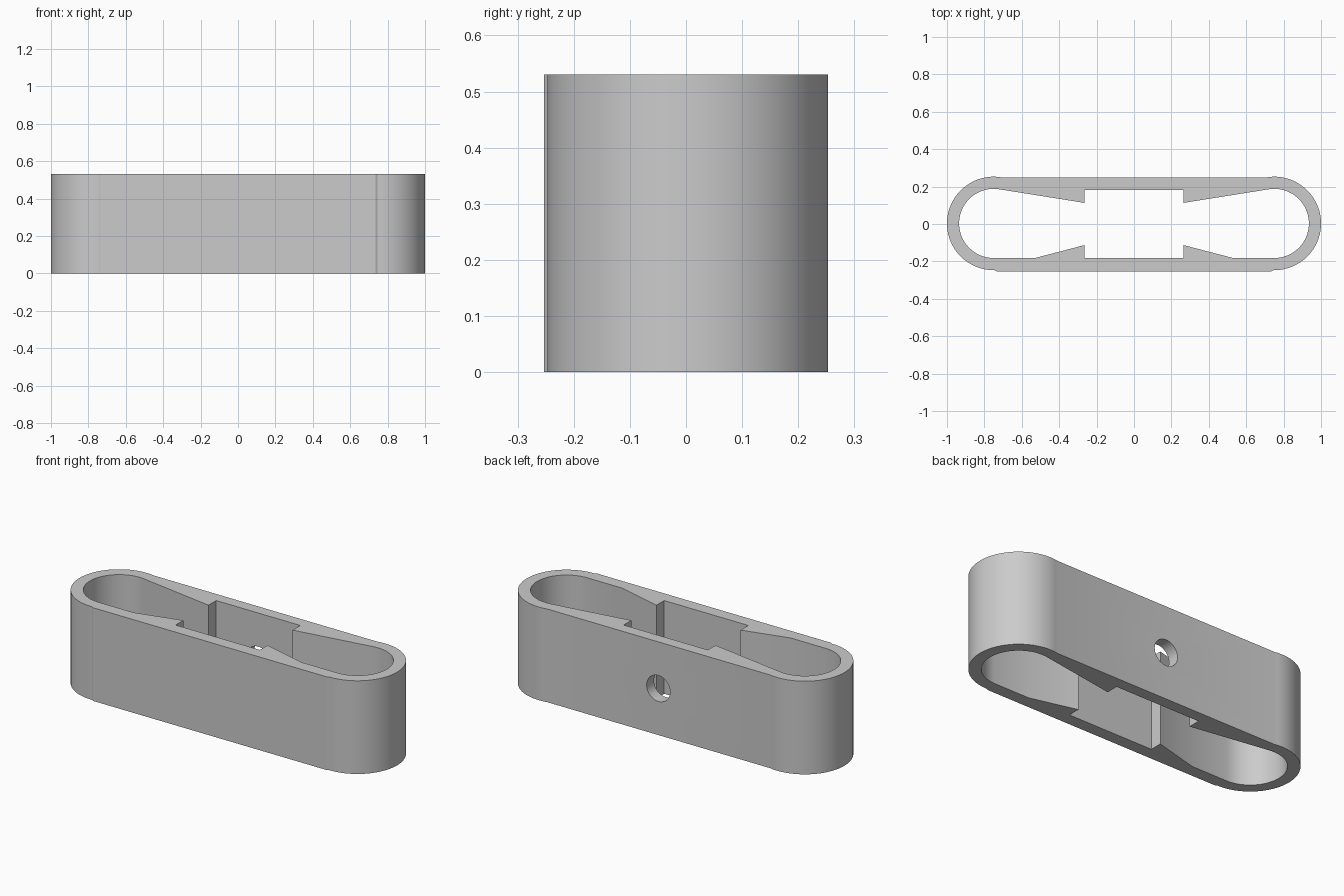
import bpy
import bmesh
from math import radians, cos, sin
from mathutils import Matrix

cube = bpy.data.objects.get("Cube")
if cube:
    bpy.data.objects.remove(cube, do_unlink=True)

HEIGHT = 0.53
END_X, END_Y = 0.75, 0.003      # centre of each rounded end

grey = bpy.data.materials.new("light grey")
grey.use_nodes = True
colour = (0.6, 0.6, 0.6, 1)
grey.diffuse_color = colour
grey.node_tree.nodes["Principled BSDF"].inputs["Base Color"].default_value = colour


def arc(radius, start, end, steps=40):
    """Points round the +x end, from start to end angle in degrees."""
    angles = [radians(start + (end - start) * i / steps) for i in range(steps + 1)]
    return [(END_X + radius * cos(a), END_Y + radius * sin(a)) for a in angles]


def make_object(name, bm):
    bmesh.ops.recalc_face_normals(bm, faces=bm.faces)
    mesh = bpy.data.meshes.new(name)
    bm.to_mesh(mesh)
    bm.free()
    mesh.materials.append(grey)
    obj = bpy.data.objects.new(name, mesh)
    bpy.context.collection.objects.link(obj)
    return obj


def prism(name, half, bottom, top):
    """Mirror a half outline (front to back) across x and extrude it upwards."""
    outline = half + [(-x, y) for x, y in reversed(half)]
    bm = bmesh.new()
    face = bm.faces.new([bm.verts.new((x, y, bottom)) for x, y in outline])
    moved = bmesh.ops.extrude_face_region(bm, geom=[face])["geom"]
    verts = [v for v in moved if isinstance(v, bmesh.types.BMVert)]
    bmesh.ops.translate(bm, verts=verts, vec=(0, 0, top - bottom))
    return make_object(name, bm)


# Outer body: rounded ends with flat long sides
outer = [(0.735, -0.2535)] + arc(0.25, -91, 101.5)
frame = prism("link_frame", outer, 0, HEIGHT)

# Inner opening: central pocket, wedge-shaped catches and rounded ends
inner = [(0.265, -0.182), (0.265, -0.113), (0.53, -0.182)]
inner += arc(0.185, -90, 99) + [(0.265, 0.113), (0.265, 0.182)]
opening = prism("opening_cutter", inner, -0.1, HEIGHT + 0.1)

# Round hole through the back wall
bm = bmesh.new()
bmesh.ops.create_cone(
    bm, cap_ends=True, segments=40, radius1=0.074, radius2=0.074, depth=0.2,
    matrix=Matrix.Translation((0, 0.22, HEIGHT / 2)) @ Matrix.Rotation(radians(90), 4, "X"))
hole = make_object("back_hole_cutter", bm)

# Cut the opening and hole, then remove the cutters
bpy.context.view_layer.objects.active = frame
for cutter in (opening, hole):
    cutter.hide_render = True
    mod = frame.modifiers.new(cutter.name, "BOOLEAN")
    mod.operation = "DIFFERENCE"
    mod.solver = "EXACT"
    mod.object = cutter
    bpy.ops.object.modifier_apply(modifier=mod.name)
    bpy.data.objects.remove(cutter, do_unlink=True)

# Smooth curves, crisp corners
bpy.ops.object.select_all(action="DESELECT")
frame.select_set(True)
bpy.ops.object.shade_smooth_by_angle(angle=radians(20))
